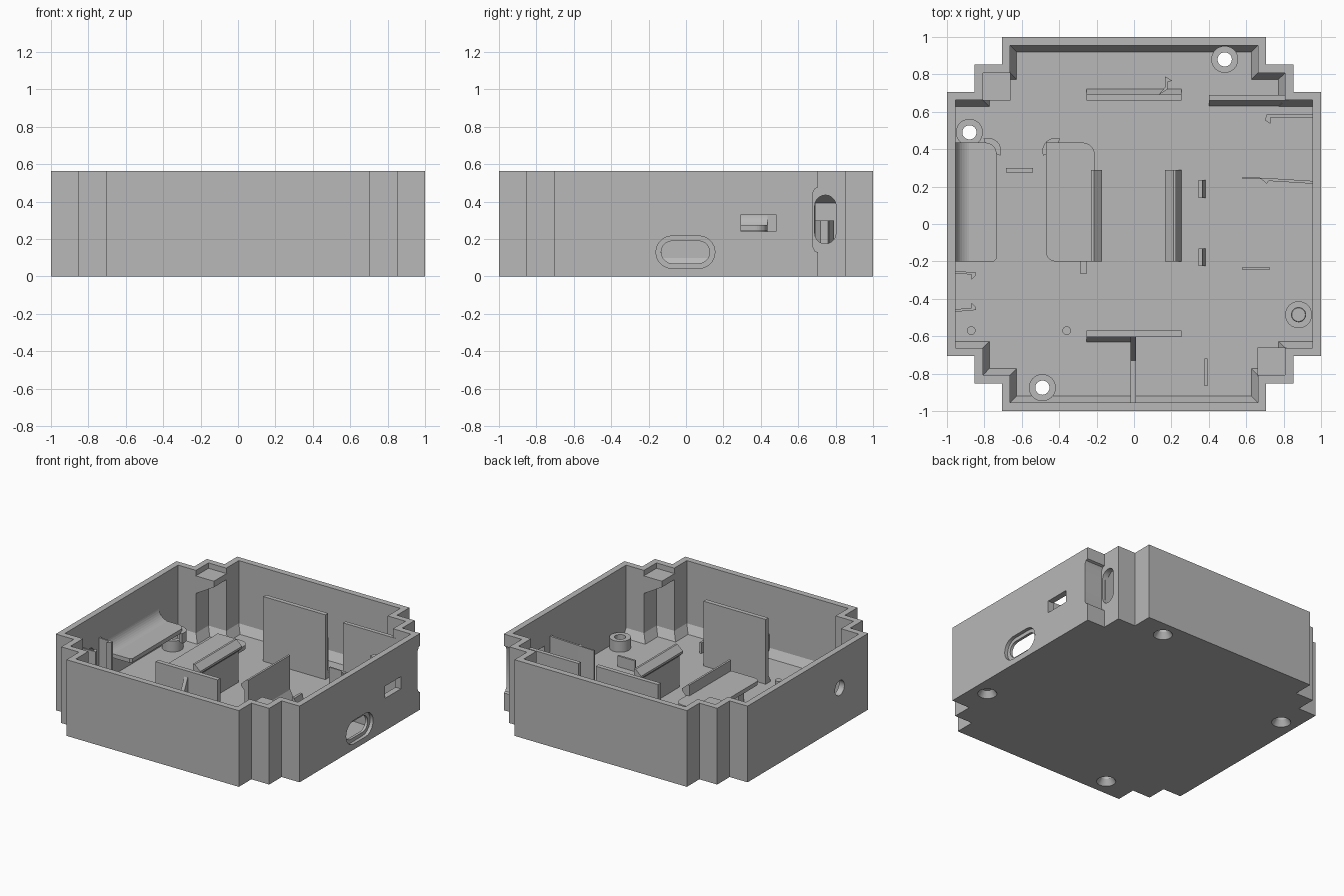
import bpy, bmesh
from math import cos, sin, pi, radians

cube = bpy.data.objects.get("Cube")
if cube:
    bpy.data.objects.remove(cube, do_unlink=True)

grey = bpy.data.materials.new("light_grey_plastic")
grey.use_nodes = True
grey.diffuse_color = (0.48, 0.48, 0.48, 1)
grey.node_tree.nodes["Principled BSDF"].inputs["Base Color"].default_value = (0.48, 0.48, 0.48, 1)

H, FLOOR = 0.565, 0.04


def finish(name, bm):
    bmesh.ops.recalc_face_normals(bm, faces=bm.faces[:])
    me = bpy.data.meshes.new(name)
    bm.to_mesh(me)
    bm.free()
    me.materials.append(grey)
    ob = bpy.data.objects.new(name, me)
    bpy.context.collection.objects.link(ob)
    return ob


def prism(name, pts, axis, a, b):
    """Extrude a 2D outline along an axis from a to b."""
    place = {"x": lambda p, t: (t, p[0], p[1]),
             "y": lambda p, t: (p[0], t, p[1]),
             "z": lambda p, t: (p[0], p[1], t)}[axis]
    bm = bmesh.new()
    lo, hi = ([bm.verts.new(place(p, t)) for p in pts] for t in (a, b))
    bm.faces.new(lo)
    bm.faces.new(hi)
    for i in range(len(pts)):
        j = (i + 1) % len(pts)
        bm.faces.new((lo[i], lo[j], hi[j], hi[i]))
    return finish(name, bm)


def rect(x0, x1, y0, y1):
    return [(x0, y0), (x1, y0), (x1, y1), (x0, y1)]


def box(name, x0, x1, y0, y1, z0, z1):
    return prism(name, rect(x0, x1, y0, y1), "z", z0, z1)


def arc(cx, cy, r, start, end, n=10):
    return [(cx + r * cos(radians(start + (end - start) * i / n)),
             cy + r * sin(radians(start + (end - start) * i / n))) for i in range(n + 1)]


def stadium(cx, cy, half_w, half_h):
    r = min(half_w, half_h)
    dx, dy = half_w - r, half_h - r
    if dx > dy:
        return arc(cx + dx, cy, r, -90, 90) + arc(cx - dx, cy, r, 90, 270)
    return arc(cx, cy + dy, r, 0, 180) + arc(cx, cy - dy, r, 180, 360)


def cone(name, x, y, z0, z1, r0, r1, n=32):
    bm = bmesh.new()
    bmesh.ops.create_cone(bm, cap_ends=True, segments=n, radius1=r0, radius2=r1, depth=z1 - z0)
    bmesh.ops.translate(bm, verts=bm.verts[:], vec=(x, y, (z0 + z1) / 2))
    return finish(name, bm)


def boolean(target, other, op="DIFFERENCE"):
    mod = target.modifiers.new("cut", "BOOLEAN")
    mod.operation, mod.solver, mod.object = op, "EXACT", other
    other.hide_render = True
    bpy.ops.object.select_all(action="DESELECT")
    bpy.context.view_layer.objects.active = target
    target.select_set(True)
    bpy.ops.object.modifier_apply(modifier=mod.name)
    bpy.data.objects.remove(other, do_unlink=True)


def stepped(inset):
    """Square outline with two-step corners."""
    a, b, c = 1 - inset, 0.853 - inset, 0.707 - inset
    q = [(a, c), (b, c), (b, b), (c, b), (c, a)]
    m = [(-x, y) for x, y in reversed(q)]
    return q + m + [(-x, -y) for x, y in q] + [(-x, -y) for x, y in m]


# Case shell with a sloped foot along the inside of the walls
inner = stepped(0.045)
foot = [(x if abs(x) > 0.9 else fx, fy)
        for (x, y), (fx, fy) in zip(inner, stepped(0.08))]
rings = [(stepped(0), 0), (stepped(0), H), (inner, H), (inner, 0.1), (foot, FLOOR)]
bm = bmesh.new()
loops = [[bm.verts.new((x, y, z)) for x, y in pts] for pts, z in rings]
bm.faces.new(loops[0])
bm.faces.new(loops[-1])
for lo, hi in zip(loops, loops[1:]):
    for i in range(len(lo)):
        j = (i + 1) % len(lo)
        bm.faces.new((lo[i], lo[j], hi[j], hi[i]))
case = finish("case_shell", bm)

# Screw bosses with countersunk holes
for x, y in ((0.485, 0.88), (-0.88, 0.49), (0.88, -0.485), (-0.49, -0.875)):
    boolean(case, cone("boss", x, y, 0.02, 0.12, 0.072, 0.072), "UNION")
    boolean(case, cone("screw_cutter", x, y, -0.05, 0.3, 0.038, 0.038))
    boolean(case, cone("sink_cutter", x, y, -0.002, 0.045, 0.066, 0.036))

# Port openings in the side walls
boolean(case, prism("port_recess", stadium(-0.003, 0.13, 0.158, 0.087), "x", 0.975, 1.1))
boolean(case, prism("port_hole", stadium(-0.003, 0.13, 0.13, 0.06), "x", 0.9, 1.1))
boolean(case, prism("switch_hole", rect(0.295, 0.48, 0.24, 0.33), "x", 0.9, 1.1))
boolean(case, prism("jack_hole", arc(-0.373, 0.287, 0.055, 0, 345, 23), "x", -1.1, -0.9))
boolean(case, prism("button_relief", [(0.677, 0.16), (0.677, 0.445), (0.69, 0.47), (0.73, 0.485),
                                      (0.73, 0.12), (0.69, 0.135)], "x", 0.853, 1.1))
boolean(case, prism("button_slot", stadium(0.745, 0.305, 0.057, 0.13), "x", 0.79, 0.9))
bpy.ops.object.shade_smooth_by_angle(angle=radians(30))

# Tall holding panels with sloped feet on their outer sides
for name, s, y in (("back_panel", 1, 0.66), ("front_panel", -1, 0.57)):
    box(name, -0.255, 0.255, *sorted((s * y, s * (y + 0.033))), 0.03, 0.52)
    prism(name + "_foot", [(s * (y + 0.03), 0.035), (s * (y + 0.063), 0.035), (s * (y + 0.03), 0.1)],
          "x", -0.255, 0.255 if s > 0 else 0)
prism("front_panel_rib", [(-0.59, 0.035), (-0.59, 0.5), (-0.73, 0.2), (-0.96, 0.2), (-0.96, 0.035)],
      "x", -0.018, 0.01)
prism("panel_hook", [(0.13, 0.69), (0.18, 0.72), (0.18, 0.76), (0.205, 0.765), (0.165, 0.79),
                     (0.165, 0.73)], "z", 0.035, 0.3)

# Button compartment wall
box("button_wall", 0.4, 0.83, 0.66, 0.69, 0.03, 0.5)
prism("button_wall_foot", [(0.662, 0.035), (0.628, 0.035), (0.662, 0.1)], "x", 0.4, 0.95)

# Central pair of snap rails with inward hooks
for name, s, x in (("left_rail", -1, 0.2), ("right_rail", 1, 0.195)):
    prof = [(x, 0.03), (x, 0.27), (x - 0.03, 0.3), (x - 0.03, 0.315),
            (x + 0.015, 0.355), (x + 0.03, 0.355), (x + 0.03, 0.1), (x + 0.065, 0.03)]
    prism(name, [(s * px, z) for px, z in prof], "y", -0.2, 0.29)

# Raised holding shelves, one on the left wall and one on the left rail
prism("wall_shelf", [(-0.96, -0.2), (-0.75, -0.2), (-0.735, -0.185)]
      + arc(-0.795, 0.375, 0.06, 0, 90) + [(-0.96, 0.435)], "z", 0.225, 0.255)
prism("wall_shelf_fillet", [(-0.96, 0.25)] + arc(-0.865, 0.345, 0.092, 270, 180) + [(-0.96, 0.345)],
      "y", -0.2, 0.435)
prism("rail_shelf", [(-0.47, -0.15)] + arc(-0.42, -0.15, 0.05, 180, 270)
      + [(-0.21, -0.2)] + arc(-0.275, 0.37, 0.065, 0, 90) + [(-0.47, 0.435)], "z", 0.245, 0.275)
for s, x in ((1, -0.78), (-1, -0.42)):
    prism("shelf_lip", [(x + s * (px - x), py) for px, py in
                        arc(x, 0.39, 0.07, -20, 110) + arc(x, 0.39, 0.03, 110, -20)],
          "z", 0.16, 0.235)

# Square closing ledges in two opposite corners, sloped underneath
for s in (1, -1):
    prism("corner_ledge", [(s * -0.815, 0.39), (s * -0.66, 0.48), (s * -0.66, 0.525), (s * -0.815, 0.525)],
          "y", *sorted((s * 0.66, s * 0.815)))

# Clips beside the switch and the jack
prism("switch_clip_front", [(0.58, 0.24), (0.68, 0.24), (0.71, 0.215), (0.72, 0.23), (0.96, 0.215),
                            (0.96, 0.23), (0.72, 0.245), (0.58, 0.252)], "z", 0.03, 0.38)
prism("switch_clip_back", [(0.7, 0.555), (0.73, 0.535), (0.73, 0.57), (0.96, 0.57), (0.96, 0.585),
                           (0.71, 0.585)], "z", 0.03, 0.38)
for s, y in ((1, -0.265), (-1, -0.455)):
    prism("jack_clip", [(-0.96, y + s * 0.015), (-0.845, y + s * 0.005), (-0.845, y - s * 0.01),
                        (-0.87, y - s * 0.035), (-0.87, y - s * 0.005), (-0.96, y)], "z", 0.03, 0.38)

# Small stops, ribs and pins on the floor
for y in (0.14, -0.225):
    prism("board_stop", [(0.345, 0.03), (0.345, 0.13), (0.365, 0.13), (0.385, 0.03)], "y", y, y + 0.095)
box("port_rib", 0.58, 0.725, -0.245, -0.23, 0.03, 0.12)
box("shelf_rib", -0.685, -0.54, 0.275, 0.3, 0.03, 0.1)
box("rail_rib", -0.29, -0.25, -0.265, -0.2, 0.03, 0.1)
box("front_rib", 0.378, 0.394, -0.865, -0.72, 0.03, 0.12)
for x in (-0.87, -0.36):
    cone("locating_pin", x, -0.57, 0.03, 0.1, 0.023, 0.023, 20)
